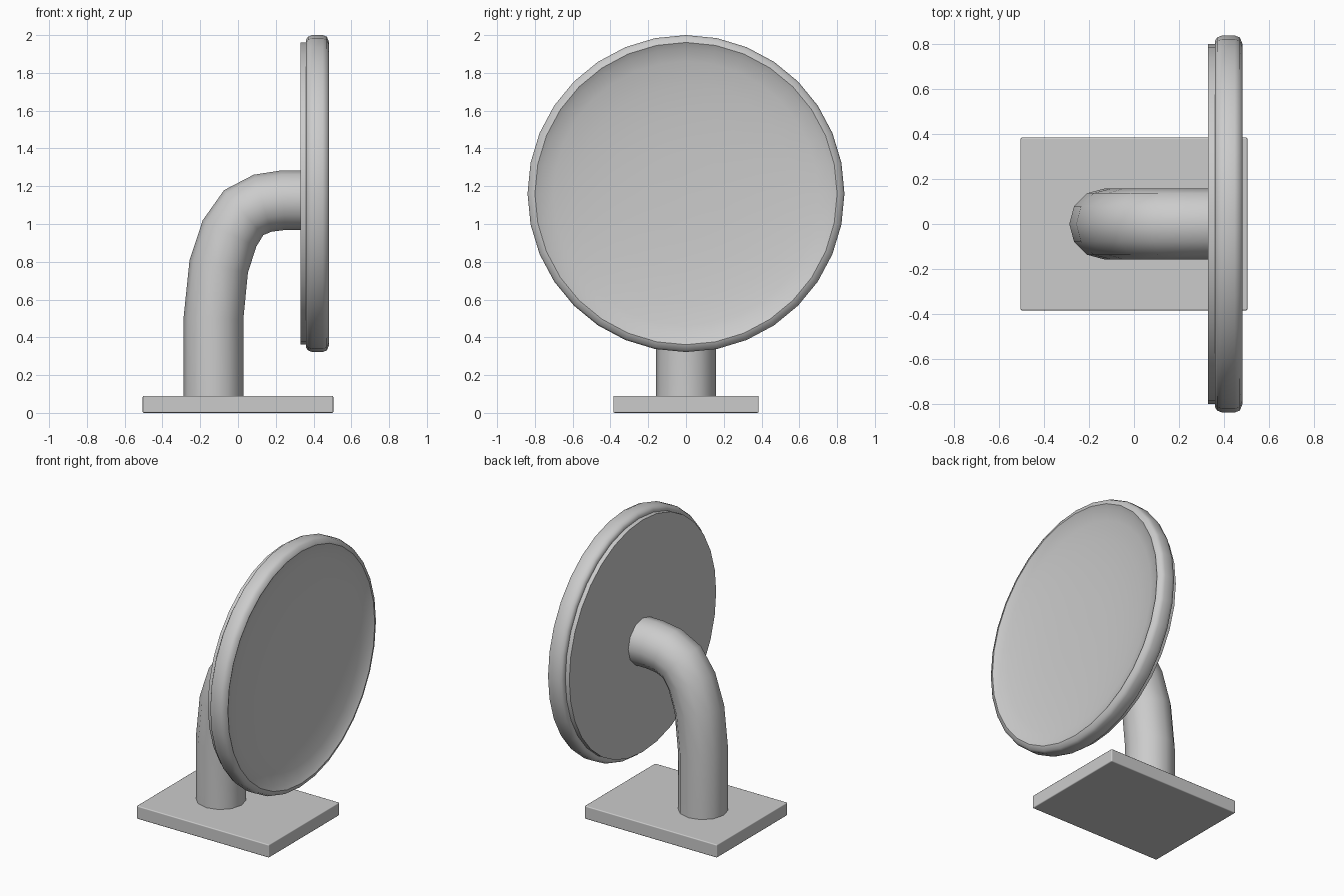
import bpy, bmesh, math
from mathutils import Vector

if "Cube" in bpy.data.objects:
    bpy.data.objects.remove(bpy.data.objects["Cube"])


def smooth(obj, angle):
    bpy.ops.object.select_all(action='DESELECT')
    obj.select_set(True)
    bpy.context.view_layer.objects.active = obj
    bpy.ops.object.shade_smooth_by_angle(angle=math.radians(angle))


def make_object(name, rings, angle=50):
    """Skin a list of closed vertex rings and cap both ends."""
    bm = bmesh.new()
    loops = [[bm.verts.new(p) for p in ring] for ring in rings]
    n = len(loops[0])
    for a, b in zip(loops, loops[1:]):
        for i in range(n):
            j = (i + 1) % n
            bm.faces.new((a[i], a[j], b[j], b[i]))
    bm.faces.new(loops[0])
    bm.faces.new(loops[-1])
    bmesh.ops.recalc_face_normals(bm, faces=bm.faces)
    mesh = bpy.data.meshes.new(name)
    bm.to_mesh(mesh)
    bm.free()
    obj = bpy.data.objects.new(name, mesh)
    bpy.context.collection.objects.link(obj)
    smooth(obj, angle)
    return obj


def lathe_x(name, profile, centre_z, sides=32):
    """Revolve (x, radius) points around a horizontal x axis."""
    steps = [2 * math.pi * i / sides for i in range(sides)]
    rings = [[(x, r * math.sin(a), centre_z + r * math.cos(a)) for a in steps]
             for x, r in profile]
    return make_object(name, rings)


def sweep(name, path, radius, sides=12):
    """Sweep a circle along a path of (x, z) points."""
    pts = [Vector((x, 0, z)) for x, z in path]
    side = Vector((0, 1, 0))
    rings = []
    for i, p in enumerate(pts):
        before = (p - pts[i - 1]).normalized() if i else Vector((0, 0, 1))
        after = (pts[i + 1] - p).normalized() if i < len(pts) - 1 else Vector((1, 0, 0))
        up = (before + after).normalized().cross(side)
        rings.append([p + radius * (math.cos(a) * up + math.sin(a) * side)
                      for a in (2 * math.pi * k / sides for k in range(sides))])
    return make_object(name, rings)


# Base plate with slightly softened edges
bpy.ops.mesh.primitive_cube_add(size=1, location=(0, 0, 0.045))
base = bpy.context.object
base.name = "base_plate"
base.scale = (1.01, 0.77, 0.09)
bpy.ops.object.transform_apply(location=False, rotation=False, scale=True)
bevel = base.modifiers.new("soft_edges", 'BEVEL')
bevel.width = 0.007
bevel.segments = 2
bevel.harden_normals = True
smooth(base, 50)

# Bent pipe arm
sweep("bent_arm", [(-0.13, 0.08), (-0.13, 0.5), (-0.102, 0.775), (-0.045, 0.95),
                   (0.03, 1.06), (0.13, 1.11), (0.24, 1.126), (0.34, 1.126)], 0.158)

# Round head: back disc, rounded rim and a shallow concave front face
lathe_x("round_head", [(0.33, 0.80), (0.36, 0.80), (0.36, 0.815), (0.37, 0.83),
                       (0.392, 0.839), (0.448, 0.839), (0.471, 0.83),
                       (0.483, 0.80), (0.466, 0.77), (0.448, 0.70), (0.43, 0.58),
                       (0.415, 0.42), (0.407, 0.22), (0.405, 0.02)], 1.161)
